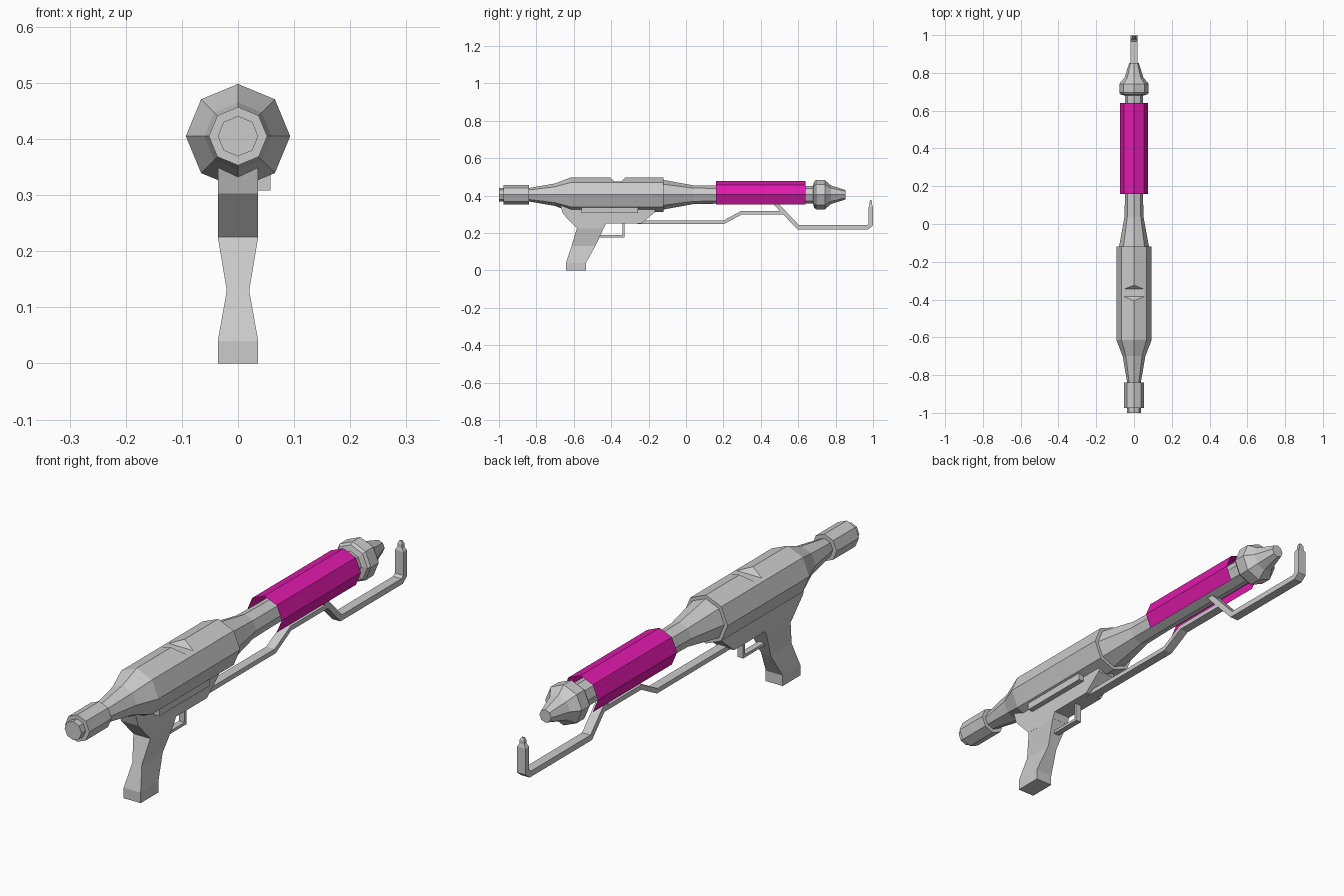
import bpy, bmesh, math
from mathutils import Vector

if "Cube" in bpy.data.objects:
    bpy.data.objects.remove(bpy.data.objects["Cube"])

AXIS_Z = 0.405


def make(name, verts, faces):
    me = bpy.data.meshes.new(name)
    me.from_pydata([tuple(v) for v in verts], [], faces)
    bm = bmesh.new()
    bm.from_mesh(me)
    bmesh.ops.recalc_face_normals(bm, faces=bm.faces)
    bm.to_mesh(me)
    bm.free()
    ob = bpy.data.objects.new(name, me)
    bpy.context.collection.objects.link(ob)
    return ob


def loft(name, rings, caps=True):
    n = len(rings[0])
    verts = [v for r in rings for v in r]
    faces = [(k * n + i, k * n + (i + 1) % n, (k + 1) * n + (i + 1) % n, (k + 1) * n + i)
             for k in range(len(rings) - 1) for i in range(n)]
    if caps:
        faces += [tuple(range(n)), tuple(range(len(verts) - n, len(verts)))]
    return make(name, verts, faces)


def octagon(y, r):
    return [(r * math.cos(i * math.pi / 4), y, AXIS_Z + r * math.sin(i * math.pi / 4))
            for i in range(8)]


def lathe(name, profile):
    return loft(name, [octagon(y, r) for y, r in profile])


def prism(name, outline, x0, x1):
    return loft(name, [[(x, y, z) for y, z in outline] for x in (x0, x1)])


def rect(z, y0, y1, hw):
    return [(-hw, y0, z), (hw, y0, z), (hw, y1, z), (-hw, y1, z)]


def bar(name, path, thick, hw):
    # Flat bar following a path in the side plane, with mitred bends
    pts = [Vector(p) for p in path]
    rings = []
    for i, p in enumerate(pts):
        a = (p - pts[i - 1]).normalized() if i else None
        b = (pts[i + 1] - p).normalized() if i < len(pts) - 1 else None
        a, b = a or b, b or a
        t = (a + b).normalized()
        n = Vector((-t.y, t.x)) * (thick / 2 / t.dot(a))
        lo, hi = p - n, p + n
        rings.append([(-hw, *lo), (hw, *lo), (hw, *hi), (-hw, *hi)])
    return loft(name, rings)


# Main body, rear cap and barrel
body = lathe("body", [
    (-1.0, 0.036), (-0.975, 0.036), (-0.975, 0.052), (-0.84, 0.052), (-0.84, 0.036),
    (-0.70, 0.060), (-0.615, 0.093), (-0.12, 0.093), (-0.12, 0.079),
    (0.04, 0.05), (0.16, 0.048), (0.69, 0.048)])

# Notch cut in the top of the body
cutter = prism("notch_cutter", [(-0.42, 0.513), (-0.385, 0.476), (-0.345, 0.476), (-0.31, 0.513)],
               -0.12, 0.12)
cutter.hide_render = True
mod = body.modifiers.new("notch", 'BOOLEAN')
mod.operation = 'DIFFERENCE'
mod.solver = 'EXACT'
mod.object = cutter
bpy.context.view_layer.objects.active = body
bpy.ops.object.modifier_apply(modifier=mod.name)
bpy.data.objects.remove(cutter)

# Muzzle
lathe("muzzle", [(0.68, 0.05), (0.685, 0.07), (0.695, 0.078), (0.742, 0.078),
                 (0.775, 0.05), (0.853, 0.025)])

# Coloured barrel shroud, open along the bottom
R = 0.074
arc = [math.radians(-45 + 45 * i) for i in range(7)]
sv = [(R * math.cos(a), y, AXIS_Z + R * math.sin(a)) for y in (0.16, 0.64) for a in arc]
shroud = make("barrel_shroud", sv, [(i, i + 1, i + 8, i + 7) for i in range(6)])
mat = bpy.data.materials.new("magenta")
mat.diffuse_color = (0.75, 0.01, 0.42, 1)
mat.use_nodes = True
mat.node_tree.nodes["Principled BSDF"].inputs["Base Color"].default_value = mat.diffuse_color
shroud.data.materials.append(mat)

# Receiver under the body
prism("receiver", [(-0.674, 0.355), (-0.658, 0.303), (-0.583, 0.225), (-0.44, 0.225),
                   (-0.428, 0.25), (-0.24, 0.25), (-0.166, 0.312), (-0.166, 0.355)],
      -0.036, 0.036)

# Pinched pistol grip
loft("grip", [rect(0.0, -0.642, -0.535, 0.036), rect(0.04, -0.642, -0.535, 0.036),
              rect(0.13, -0.612, -0.485, 0.02), rect(0.226, -0.583, -0.44, 0.036)])

# Side rail on the right
prism("side_rail", [(-0.56, 0.308), (-0.257, 0.308), (-0.257, 0.336), (-0.56, 0.336)],
      0.03, 0.058)

# Trigger guard
bar("trigger_guard", [(-0.47, 0.183), (-0.335, 0.183), (-0.335, 0.26)], 0.011, 0.012)

# Fuel pipe and pilot arm below the barrel
bar("lower_pipe", [(-0.26, 0.257), (0.2, 0.257), (0.295, 0.308), (0.53, 0.308)], 0.018, 0.018)
bar("pilot_arm", [(0.465, 0.373), (0.6, 0.231), (0.97, 0.231), (0.988, 0.245),
                  (0.988, 0.34)], 0.022, 0.018)

# Pilot tip
loft("pilot_tip", [rect(0.34, 0.977, 0.999, 0.018), rect(0.352, 0.981, 0.995, 0.01),
                   rect(0.365, 0.981, 0.995, 0.01), rect(0.376, 0.985, 0.991, 0.005)])
